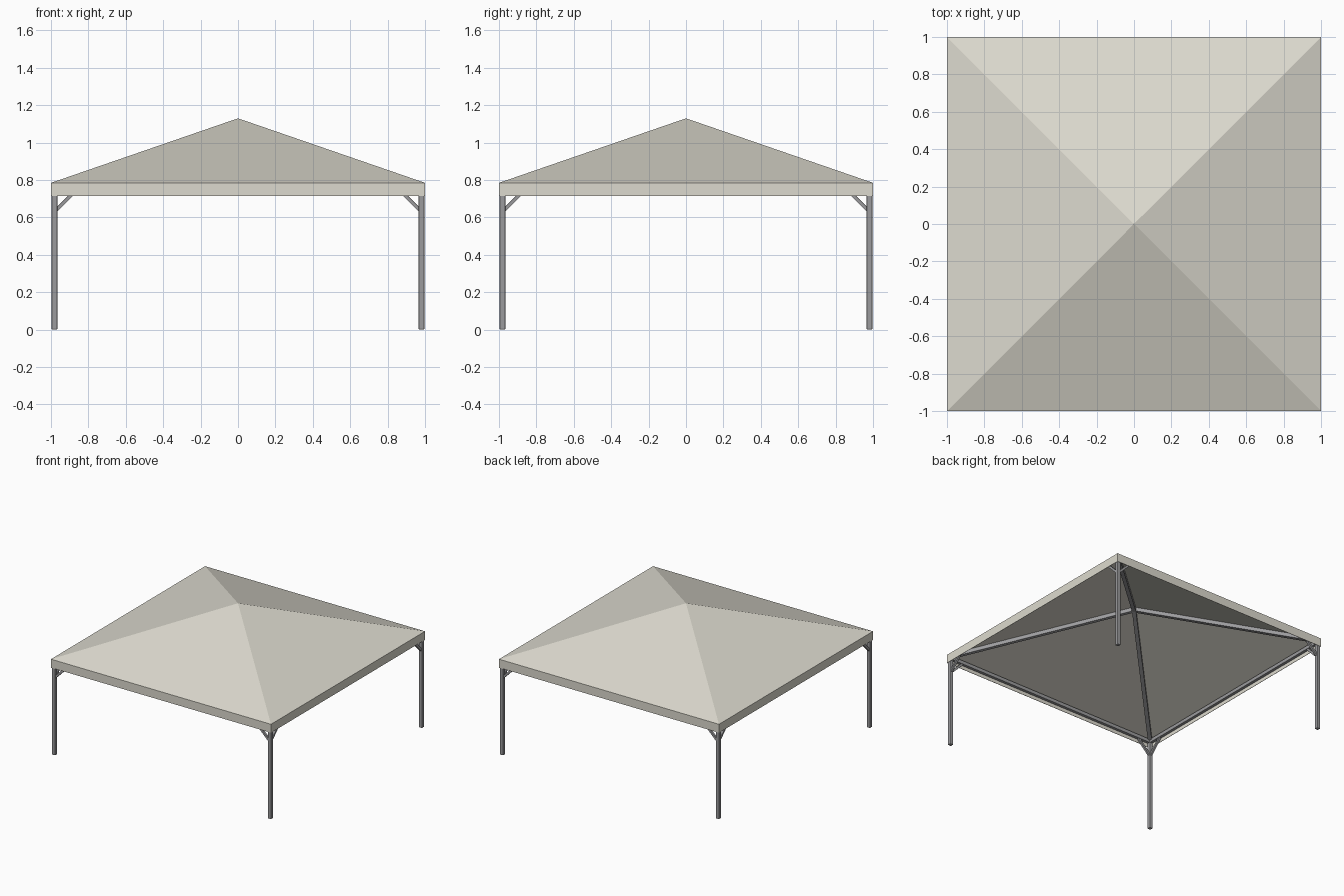
import bpy, bmesh
from math import radians
from mathutils import Vector, Matrix

if "Cube" in bpy.data.objects:
    bpy.data.objects.remove(bpy.data.objects["Cube"])

def material(name, color):
    m = bpy.data.materials.new(name)
    m.diffuse_color = color
    m.use_nodes = True
    m.node_tree.nodes["Principled BSDF"].inputs["Base Color"].default_value = m.diffuse_color
    return m

FABRIC = material("fabric", (0.72, 0.70, 0.62, 1))
METAL = material("metal", (0.33, 0.33, 0.34, 1))

def finish(name, bm, mat):
    mesh = bpy.data.meshes.new(name)
    bm.to_mesh(mesh)
    bm.free()
    ob = bpy.data.objects.new(name, mesh)
    bpy.context.collection.objects.link(ob)
    mesh.materials.append(mat)
    return ob

def bar(name, a, b, w, h, bevel=0.0):
    """Rectangular tube from a to b, w wide and h deep."""
    a, b = Vector(a), Vector(b)
    d = b - a
    z = d.normalized()
    ref = Vector((0, 1, 0)) if abs(z.z) > 0.99 else Vector((0, 0, 1))
    x = ref.cross(z).normalized()
    y = z.cross(x)
    rot = Matrix((x, y, z)).transposed().to_4x4()
    bm = bmesh.new()
    bmesh.ops.create_cube(bm, size=1, matrix=Matrix.Translation((a + b) / 2) @ rot
                          @ Matrix.Diagonal((w, h, d.length, 1)))
    ob = finish(name, bm, METAL)
    if bevel:
        mod = ob.modifiers.new("rounded edges", 'BEVEL')
        mod.width = bevel
        mod.segments = 2
    return ob

# Canopy: four sloped panels and a hanging valance, open underneath
EAVE, HEM, PEAK = 0.785, 0.715, 1.13
bm = bmesh.new()
corners = [(-1, -1), (1, -1), (1, 1), (-1, 1)]
top = [bm.verts.new((x, y, EAVE)) for x, y in corners]
low = [bm.verts.new((x, y, HEM)) for x, y in corners]
apex = bm.verts.new((0, 0, PEAK))
for i in range(4):
    j = (i + 1) % 4
    bm.faces.new((top[i], top[j], apex))
    bm.faces.new((low[i], low[j], top[j], top[i]))
canopy = finish("canopy", bm, FABRIC)
solid = canopy.modifiers.new("cloth thickness", 'SOLIDIFY')
solid.thickness = 0.004
solid.offset = -1

# Frame: one quarter, repeated about the centre
C = 0.981
quarter = [
    bar("leg", (-C, -C, 0), (-C, -C, 0.76), 0.03, 0.03, 0.005),
    bar("eave_beam", (-C, -C, 0.755), (C, -C, 0.755), 0.025, 0.03, 0.003),
    bar("hip_rafter", (-C, -C, 0.768), (0, 0, 1.106), 0.03, 0.03),
    bar("brace_x", (-C, -C, 0.63), (-0.86, -C, 0.751), 0.018, 0.018, 0.002),
    bar("brace_y", (-C, -C, 0.63), (-C, -0.86, 0.751), 0.018, 0.018, 0.002),
]
for part in quarter:
    for k in range(1, 4):
        copy = part.copy()
        copy.name = f"{part.name}_{k + 1}"
        copy.matrix_world = Matrix.Rotation(radians(90 * k), 4, 'Z')
        bpy.context.collection.objects.link(copy)
